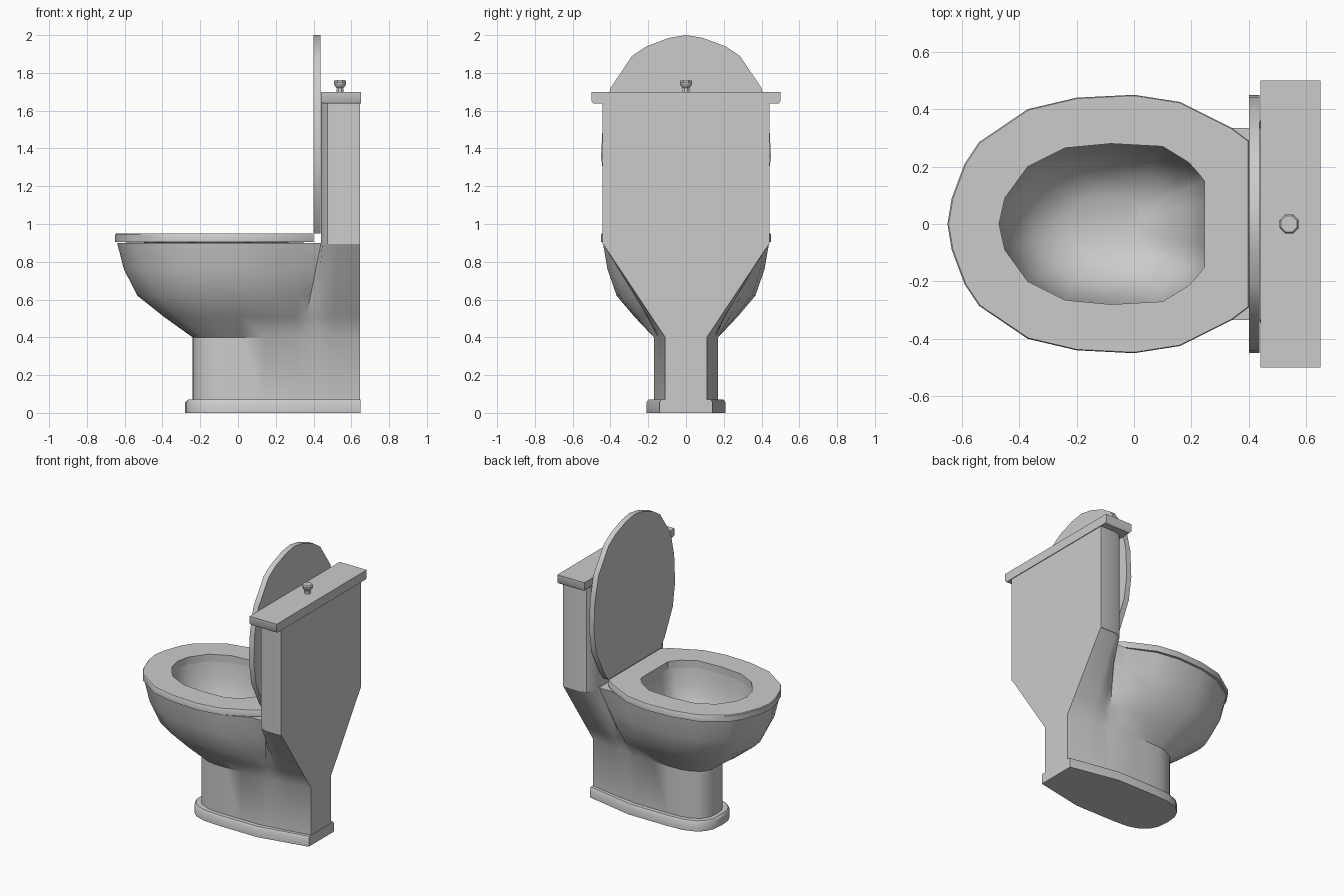
import bpy, bmesh, math

if "Cube" in bpy.data.objects:
    bpy.data.objects.remove(bpy.data.objects["Cube"])


def full(half):
    """Mirror a half outline (y >= 0, front to back) into a closed loop."""
    return half + [(x, -y) for x, y in reversed(half) if y > 1e-6]


def at(outline, z):
    return [(x, y, z) for x, y in outline]


def loft(bm, rings, cap_start=False, cap_end=False, closed=False):
    loops = [[bm.verts.new(p) for p in r] for r in rings]
    pairs = list(zip(loops, loops[1:]))
    if closed:
        pairs.append((loops[-1], loops[0]))
    for a, b in pairs:
        n = len(a)
        for i in range(n):
            j = (i + 1) % n
            bm.faces.new((a[i], a[j], b[j], b[i]))
    if cap_start:
        bm.faces.new(loops[0])
    if cap_end:
        bm.faces.new(loops[-1])
    return loops


def finish(bm, name, angle=35):
    bmesh.ops.recalc_face_normals(bm, faces=bm.faces[:])
    me = bpy.data.meshes.new(name)
    bm.to_mesh(me)
    bm.free()
    ob = bpy.data.objects.new(name, me)
    bpy.context.collection.objects.link(ob)
    bpy.ops.object.select_all(action='DESELECT')
    ob.select_set(True)
    bpy.context.view_layer.objects.active = ob
    bpy.ops.object.shade_smooth_by_angle(angle=math.radians(angle))
    return ob


def make(name, rings, angle=35, caps=True, closed=False):
    bm = bmesh.new()
    loft(bm, rings, caps, caps, closed)
    return finish(bm, name, angle)


# Shared outlines (half, from front to back)
SEAT = [(-.65, 0), (-.635, .09), (-.59, .21), (-.54, .285), (-.37, .4),
        (-.2, .44), (0, .45), (.16, .425), (.34, .335), (.4, .29)]
HOLE = [(-.47, 0), (-.45, .09), (-.37, .2), (-.24, .265), (-.08, .28),
        (.1, .27), (.19, .215), (.22, .182), (.245, .15), (.245, .07)]
PED_FRONT = [(-.24, 0), (-.235, .06), (-.21, .105), (-.19, .125), (-.13, .155),
             (-.07, .168), (.02, .17), (.14, .17), (.28, .17)]
RIM_FRONT = [(-.64, 0), (-.625, .09), (-.58, .21), (-.53, .28), (-.36, .39),
             (-.2, .43), (0, .44), (.16, .415), (.34, .335)]
PED_BACK = [(.34, .16), (.40, .152), (.45, .145), (.5, .137), (.645, .11), (.645, 0)]
TANK_BACK = [(.44, .335), (.447, .38), (.475, .425), (.52, .443), (.645, .443), (.645, 0)]


def mix(a, b, t):
    return [(p[0] + (q[0] - p[0]) * t, p[1] + (q[1] - p[1]) * t) for p, q in zip(a, b)]


# Body: pedestal flaring into the bowl at the front and the tank neck at the back
bm = bmesh.new()
rings = [at(full(PED_FRONT + PED_BACK), .06)]
for z, t in ((.4, 0), (.51, .385), (.62, .73), (.76, .91), (.9, 1)):
    half = mix(PED_FRONT, RIM_FRONT, t) + mix(PED_BACK, TANK_BACK, (z - .4) / .5)
    rings.append(at(full(half), z))
outer = loft(bm, rings, cap_start=True)[-1]
# Bowl hollow
hollow = []
for s, z in ((1, .9), (.97, .82), (.88, .7), (.68, .59), (.35, .53)):
    hollow.append([(-.1 + (x + .1) * s, y * s, z) for x, y in full(HOLE)])
inner = loft(bm, hollow, cap_end=True)[0]
# Rim between the outside and the hollow
edges = [bm.edges.get((l[i], l[i - 1])) for l in (outer, inner) for i in range(len(l))]
bmesh.ops.triangle_fill(bm, edges=edges, use_beauty=True)
finish(bm, "bowl_and_pedestal", 40)

# Foot plinth
foot = [(-.28, 0), (-.272, .08), (-.245, .135), (-.2, .175), (-.12, .203),
        (0, .21), (.3, .21), (.648, .14)]
foot_top = [(-.265 if x < -.27 else x * .97, y * .95) for x, y in foot[:-1]] + [(.648, .133)]
make("foot", [at(full(foot), 0), at(full(foot), .055), at(full(foot_top), .07)])

# Tank
tank = full([(.44, 0)] + TANK_BACK)
make("tank", [at(tank, .895), at(tank, 1.645)])

# Tank lid with a softened lower edge
low = [(.45, .49), (.65, .49), (.65, -.49), (.45, -.49)]
top = [(.44, .5), (.65, .5), (.65, -.5), (.44, -.5)]
make("tank_lid", [at(low, 1.637), at(top, 1.65), at(top, 1.70)], 50)

# Flush knob
prof = [(.022, 1.695), (.018, 1.72), (.033, 1.735), (.036, 1.752), (.03, 1.763)]
make("flush_knob", [[(.54 + r * math.cos((k + .5) * math.pi / 4),
                      r * math.sin((k + .5) * math.pi / 4), z) for k in range(8)]
                    for r, z in prof])

# Seat ring
so, si = full(SEAT), full(HOLE)
# both loops need equal counts: each half has 10 points and one on the axis
make("seat", [at(so, .905), at(so, .945), at([(x * .993, y * .993) for x, y in so], .95),
              at(si, .95), at(si, .9)], 35, caps=False, closed=True)

# Raised cover: the seat outline stood upright
make("cover", [[(cx, y, .95 + .4 - x) for x, y in so] for cx in (.40, .438)])
